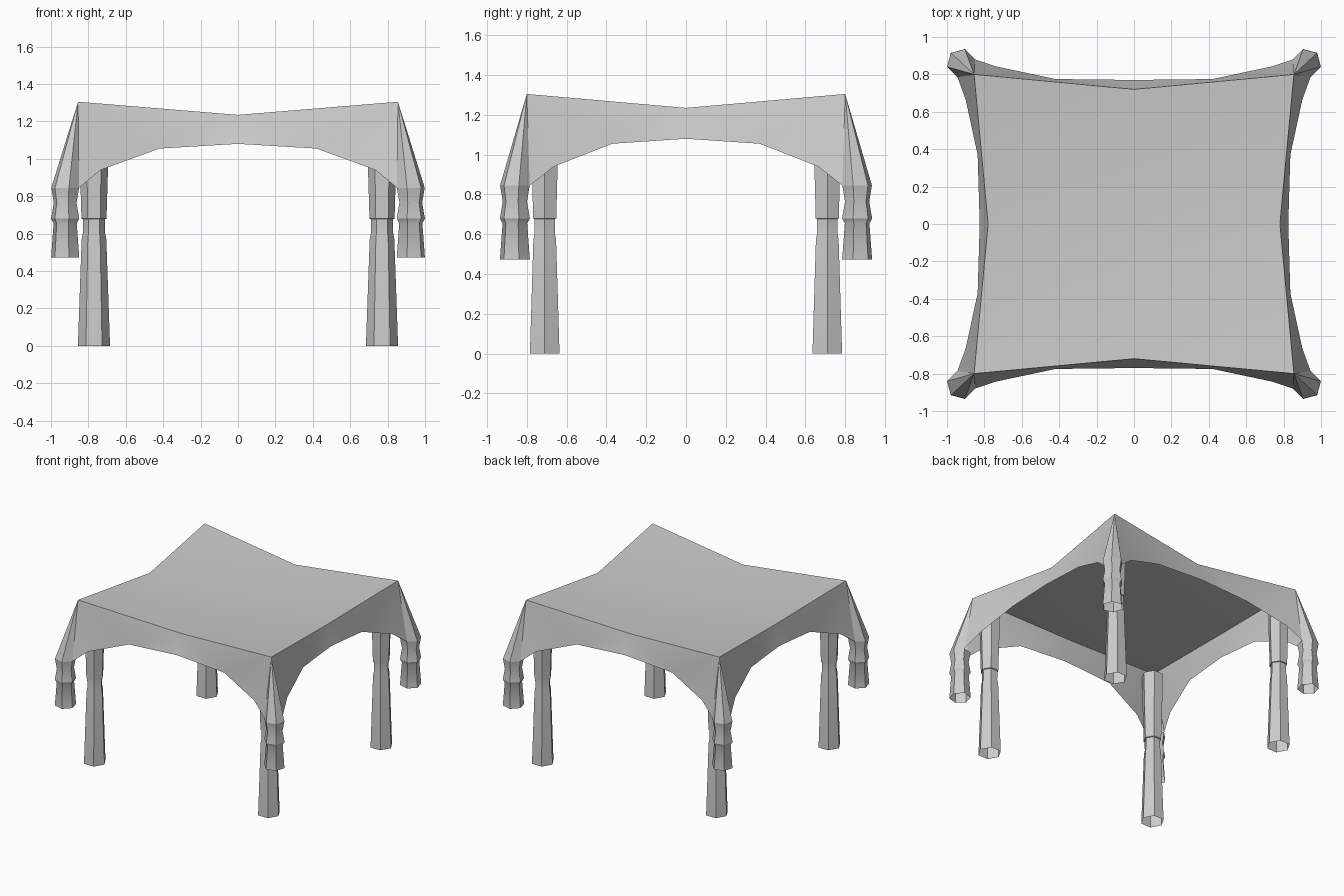
import bpy
import bmesh
from math import cos, sin, radians

cube = bpy.data.objects.get("Cube")
if cube:
    bpy.data.objects.remove(cube, do_unlink=True)

grey = bpy.data.materials.new("plain_grey")
grey.use_nodes = True
GREY = (0.6, 0.6, 0.6, 1)
grey.diffuse_color = GREY
grey.node_tree.nodes["Principled BSDF"].inputs["Base Color"].default_value = GREY


def finish(name, bm):
    """Make an object from one quarter and mirror it to all four corners."""
    mesh = bpy.data.meshes.new(name)
    bm.to_mesh(mesh)
    bm.free()
    mesh.materials.append(grey)
    mesh.polygons.foreach_set("use_smooth", [True] * len(mesh.polygons))
    mesh.set_sharp_from_angle(angle=radians(30))
    obj = bpy.data.objects.new(name, mesh)
    bpy.context.collection.objects.link(obj)
    mirror = obj.modifiers.new("four_corners", 'MIRROR')
    mirror.use_axis = (True, True, False)


def hex_ring(bm, centre, radius, z, turn):
    return [bm.verts.new((centre[0] + radius * cos(radians(turn + 60 * i)),
                          centre[1] + radius * sin(radians(turn + 60 * i)), z))
            for i in range(6)]


def hex_tube(name, centre, profile, turn):
    """Six-sided open tube from (z, radius) pairs, bottom to top."""
    bm = bmesh.new()
    rings = [hex_ring(bm, centre, r, z, turn) for z, r in profile]
    for low, high in zip(rings, rings[1:]):
        for i in range(6):
            j = (i + 1) % 6
            bm.faces.new((low[i], low[j], high[j], high[i]))
    finish(name, bm)


# Legs
hex_tube("legs", (0.77, 0.71),
         [(0, 0.086), (0.57, 0.066), (0.605, 0.059), (0.677, 0.06),
          (0.68, 0.067), (0.95, 0.075), (1.22, 0.08)], 0)

# Hanging corner tassels
TASSEL = (0.924, 0.86)
hex_tube("corner_tassels", TASSEL,
         [(0.472, 0.078), (0.655, 0.064), (0.68, 0.078),
          (0.765, 0.063), (0.845, 0.077)], -75)

# Cloth: sagging top, arched hems and corner folds gathered into the tassels
bm = bmesh.new()
vert = bm.verts.new
middle = vert((0, 0, 1.2))
side_mid = vert((0.78, 0, 1.235))
back_mid = vert((0, 0.72, 1.235))
corner = vert((0.855, 0.8, 1.305))
gather = hex_ring(bm, TASSEL, 0.077, 0.845, -75)
back_hem = [vert(p) for p in ((0, 0.77, 1.08), (0.42, 0.775, 1.055),
                              (0.735, 0.842, 0.94))] + [gather[4]]
side_hem = [vert(p) for p in ((0.825, 0, 1.08), (0.836, 0.37, 1.055),
                              (0.9, 0.665, 0.94))] + [gather[0]]
bm.faces.new((middle, side_mid, back_mid))
bm.faces.new((side_mid, corner, back_mid))
bm.faces.new((back_mid, back_hem[1], back_hem[0]))
bm.faces.new((side_mid, side_hem[0], side_hem[1]))
bm.faces.new((back_mid, corner, back_hem[1]))
bm.faces.new((side_mid, side_hem[1], corner))
for i in (1, 2):
    bm.faces.new((corner, back_hem[i + 1], back_hem[i]))
    bm.faces.new((corner, side_hem[i], side_hem[i + 1]))
for i in range(4):
    bm.faces.new((corner, gather[i], gather[i + 1]))
bm.verts.remove(gather[5])
finish("cloth_cover", bm)
